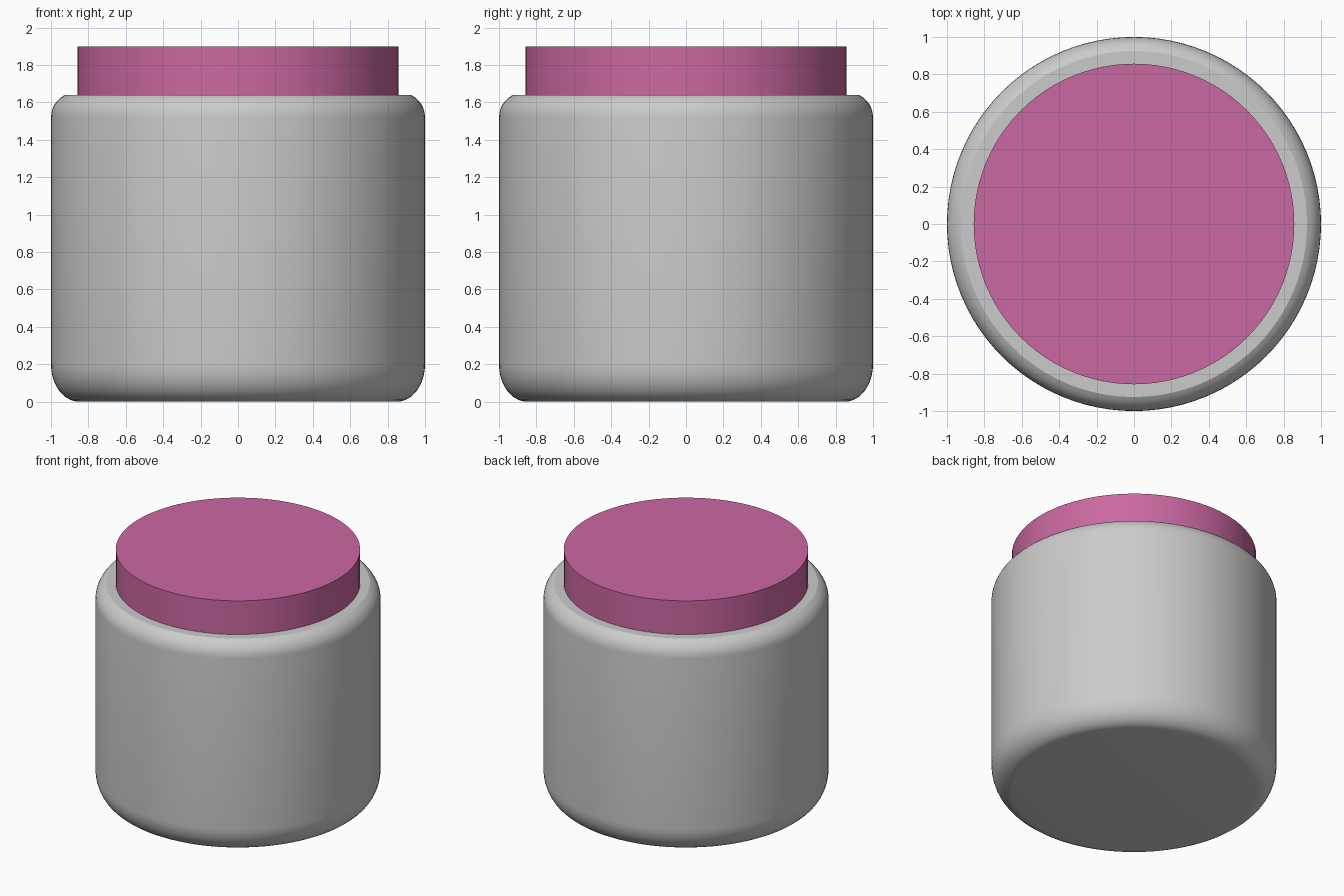
import bpy, bmesh
from math import sin, cos, pi, radians

if "Cube" in bpy.data.objects:
    bpy.data.objects.remove(bpy.data.objects["Cube"])

SEGMENTS = 96


def lathe(name, profile, color=None):
    """Spin an (r, z) profile that starts and ends on the z axis."""
    bm = bmesh.new()
    verts = [bm.verts.new((r, 0, z)) for r, z in profile]
    edges = [bm.edges.new(pair) for pair in zip(verts, verts[1:])]
    bmesh.ops.spin(bm, geom=verts + edges, cent=(0, 0, 0), axis=(0, 0, 1),
                   angle=2 * pi, steps=SEGMENTS, use_duplicate=False)
    bmesh.ops.remove_doubles(bm, verts=bm.verts, dist=1e-5)
    bmesh.ops.recalc_face_normals(bm, faces=bm.faces)
    mesh = bpy.data.meshes.new(name)
    bm.to_mesh(mesh)
    bm.free()
    obj = bpy.data.objects.new(name, mesh)
    bpy.context.collection.objects.link(obj)
    if color:
        mat = bpy.data.materials.new(name + "_material")
        mat.diffuse_color = color
        mat.use_nodes = True
        mat.node_tree.nodes["Principled BSDF"].inputs["Base Color"].default_value = mat.diffuse_color
        mesh.materials.append(mat)
    bpy.ops.object.select_all(action='DESELECT')
    obj.select_set(True)
    bpy.context.view_layer.objects.active = obj
    bpy.ops.object.shade_smooth_by_angle(angle=radians(25))
    return obj


# Jar: rounded base, straight wall, shoulder arc cut off by a flat rim
base = [(0.85 + 0.15 * sin(a), 0.20 - 0.20 * cos(a))
        for a in (i * pi / 20 for i in range(11))]
shoulder_r = 0.1335
shoulder = [(1 - shoulder_r * (1 - cos(a)), 1.52 + shoulder_r * sin(a))
            for a in (radians(64) * i / 6 for i in range(7))]
lathe("jar", [(0, 0)] + base + shoulder + [(0, 1.64)])

# Lid: plain disc sitting on the rim
lathe("lid", [(0, 1.64), (0.857, 1.64), (0.857, 1.90), (0, 1.90)],
      (0.60, 0.14, 0.36, 1))
